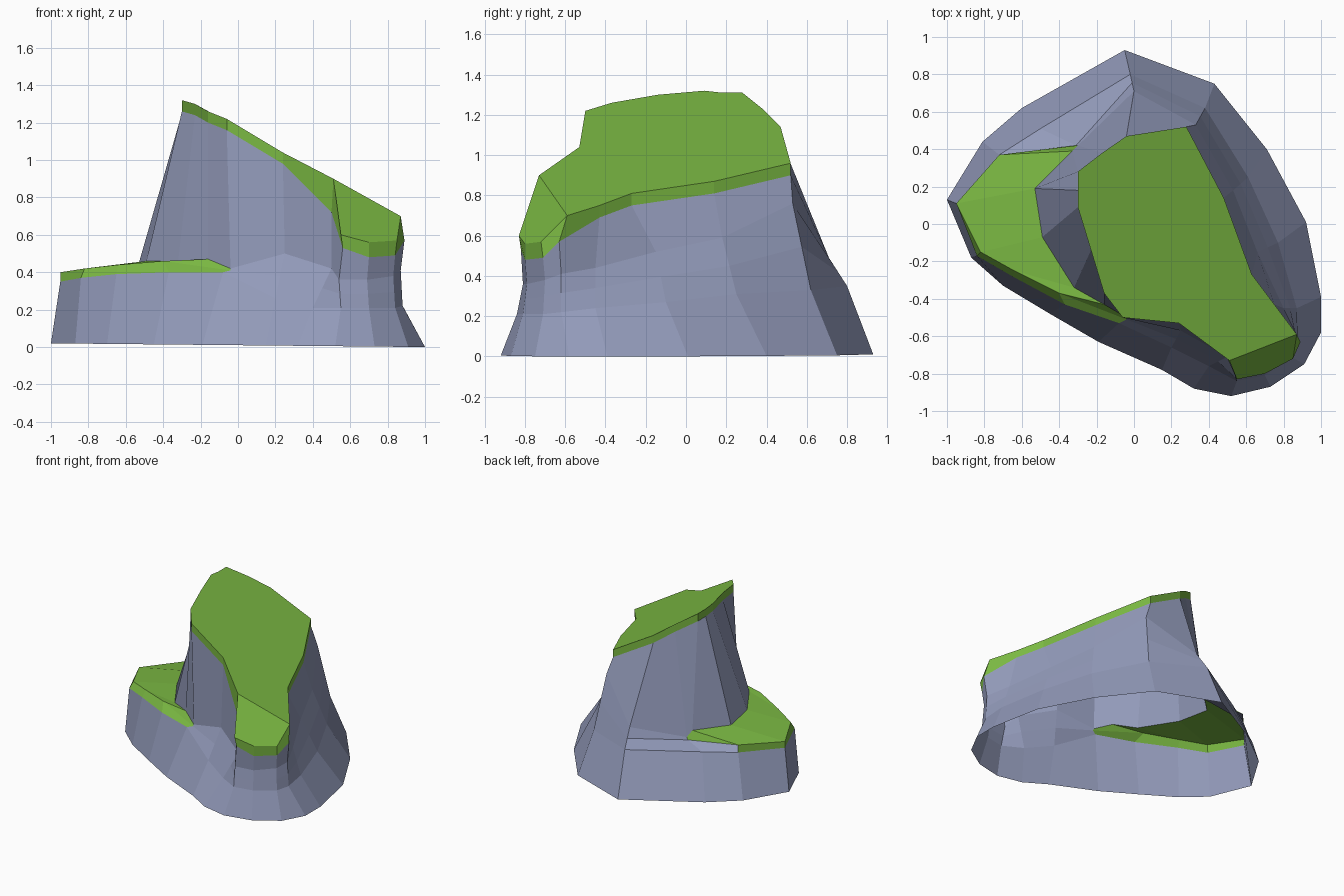
import bpy
import bmesh
from mathutils import Vector

cube = bpy.data.objects.get("Cube")
if cube:
    bpy.data.objects.remove(cube, do_unlink=True)


def make_material(name, colour):
    material = bpy.data.materials.new(name)
    material.use_nodes = True
    material.diffuse_color = (*colour, 1)
    shader = material.node_tree.nodes["Principled BSDF"]
    shader.inputs["Base Color"].default_value = (*colour, 1)
    shader.inputs["Roughness"].default_value = 0.9
    return material


rock = make_material("slate rock", (0.29, 0.325, 0.49))
grass = make_material("meadow green", (0.195, 0.48, 0.055))


def ring(*points):
    """Cross-section loop given in hundredths of a unit, clockwise from above."""
    return [Vector(point) / 100 for point in points]


# Outline on the ground, starting at the left tip and passing round the back
ground = ring((-100, 13), (-81, 44), (-60, 62), (-5, 93), (43, 75), (71, 40),
              (92, 1), (100, -39), (100, -58), (91, -75), (73, -87), (52, -92),
              (32, -88), (15, -78), (-19, -63), (-45, -48), (-70, -33), (-87, -18))
ground = [Vector((p.x, p.y, 0.01 * (1 - p.x))) for p in ground]

# Shoulder of the lower rock, just under the ledge turf
shoulder = ring((-95, 11, 35), (-72, 37, 35), (-50, 51, 35), (-2, 80, 35),
                (38, 62, 33), (61, 25, 31), (77, -10, 27), (87, -45, 24),
                (88, -62, 22), (84, -71, 21), (70, -81, 21), (55, -84, 21),
                (40, -76, 21), (20, -66, 26), (-8, -53, 40), (-37, -43, 40),
                (-65, -28, 39), (-84, -17, 37))

# Foot of the tower, where it rises from the ledge and the shoulder
foot = ring((-53, 19, 45), (-33, 39, 43), (-30, 42, 38), (0, 71, 49),
            (33, 53, 76), (53, 18, 59), (66, -15, 52), (80, -45, 44),
            (87, -62, 41), (83, -70, 38), (69, -79, 36), (54, -81, 36),
            (50, -71, 42), (25, -57, 50), (-4, -50, 42), (-16, -43, 47),
            (-32, -34, 46), (-49, -7, 46))

# Edge of the sloping summit, dipping over a lip at the low end
edge = ring((-30, 18, 131), (-30, 28, 131), (-17, 38, 123), (-4, 47, 114),
            (28, 52, 96), (48, 14, 87), (63, -27, 81), (75, -43, 75),
            (87, -59, 70), (85, -72, 57), (70, -80, 56), (55, -83, 60),
            (51, -73, 90), (24, -53, 104), (-6, -50, 122), (-16, -37, 126),
            (-23, -14, 130), (-30, 9, 132))
count = len(edge)

# Upper edge of the ledge turf; elsewhere halfway up the tower's skirt
ledge_edge = [a.lerp(b, 0.5) for a, b in zip(shoulder, foot)]
rim = ring((-95, 11, 40), (-72, 37, 41), (-31, 42, 36))
front_rim = ring((-4, -51, 41), (-40, -37, 46), (-64, -25, 44), (-82, -15, 42))
ledge_edge[:len(rim)] = rim
ledge_edge[-len(front_rim):] = front_rim

# Lower border of the summit turf: a band hanging below the edge
turf_border = [p - Vector((0, 0, 0.06)) for p in edge]
turf_border[8:13] = ring((89, -63, 57), (84, -71, 49), (70, -80, 48),
                         (56, -82, 53), (50, -72, 72))


def band(lower, upper, sectors):
    """Outward-facing quads between two rings over the chosen sectors."""
    faces = []
    for i in sectors:
        j = (i + 1) % count
        faces.append([lower[i], upper[i], upper[j], lower[j]])
    return faces


def build(name, faces, material):
    bm = bmesh.new()
    for corners in faces:
        bm.faces.new([bm.verts.new(p) for p in corners])
    bmesh.ops.remove_doubles(bm, verts=bm.verts[:], dist=0.0005)
    mesh = bpy.data.meshes.new(name)
    bm.to_mesh(mesh)
    bm.free()
    mesh.materials.append(material)
    obj = bpy.data.objects.new(name, mesh)
    bpy.context.collection.objects.link(obj)
    return obj


everywhere = range(count)
ledge_sectors = [14, 15, 16, 17, 0]
skirt_sectors = range(1, 14)

# Rock: flared base, back skirt and tower walls, open underneath
build("rock_body",
      band(ground, shoulder, everywhere)
      + band(shoulder, ledge_edge, skirt_sectors)
      + band(ledge_edge, foot, skirt_sectors[1:])
      + band(foot, turf_border, everywhere),
      rock)

# Low grassy ledge on the right: outer border and top
build("ledge_grass",
      band(shoulder, ledge_edge, ledge_sectors)
      + band(ledge_edge, foot, ledge_sectors + [1]),
      grass)

# Summit turf: hanging border, sloping top and the drooping front lip
slope = edge[12:] + edge[:9]
lip = edge[8:13]
build("summit_grass",
      band(turf_border, edge, everywhere) + [slope[::-1], lip[::-1]],
      grass)
